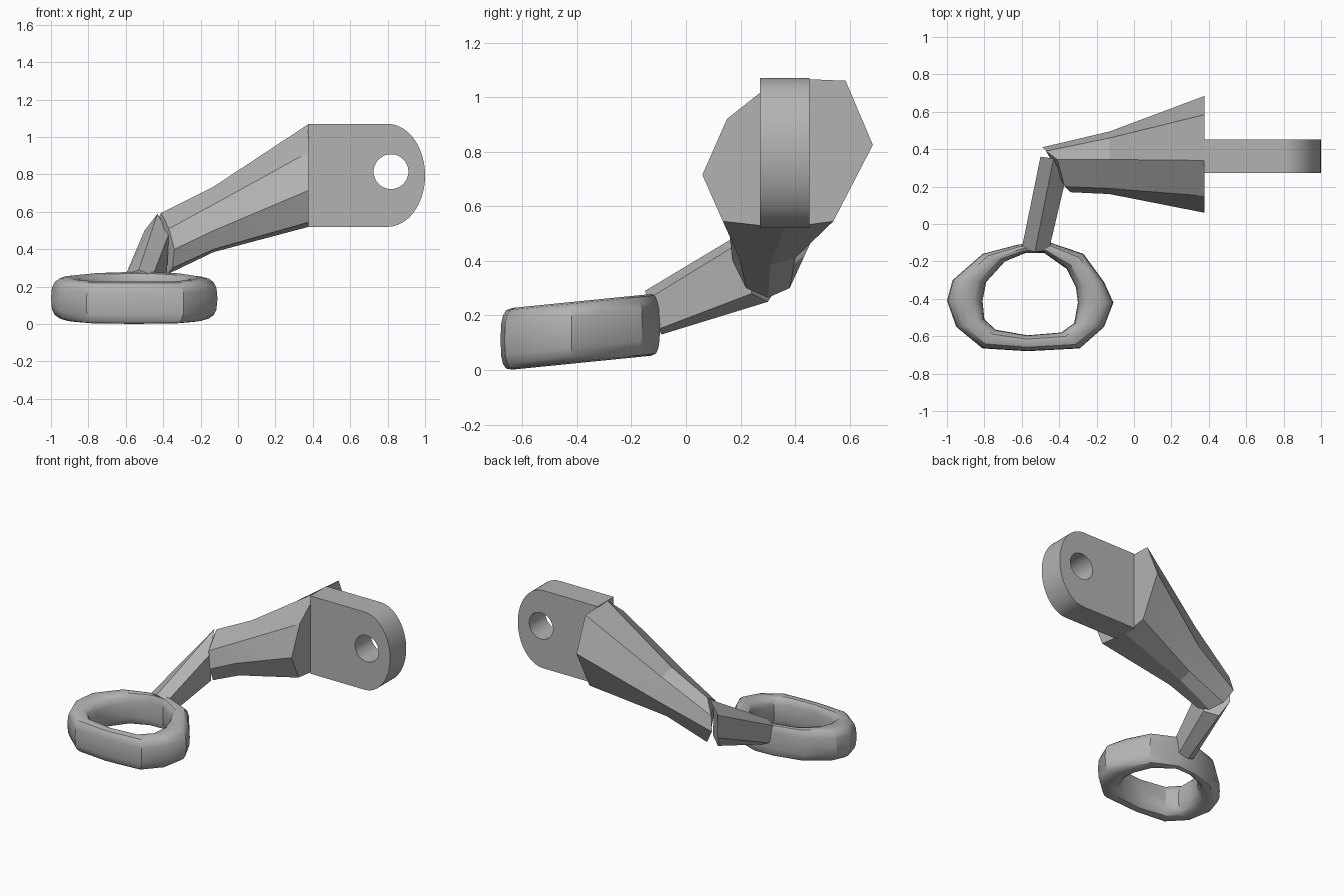
import bpy, bmesh, math

if "Cube" in bpy.data.objects:
    bpy.data.objects.remove(bpy.data.objects["Cube"])

grey = bpy.data.materials.new("plain_grey")
grey.diffuse_color = (0.45, 0.45, 0.45, 1)
grey.use_nodes = True
grey.node_tree.nodes["Principled BSDF"].inputs["Base Color"].default_value = grey.diffuse_color


def finish(obj, angle):
    obj.data.materials.append(grey)
    bpy.ops.object.select_all(action='DESELECT')
    obj.select_set(True)
    bpy.context.view_layer.objects.active = obj
    bpy.ops.object.shade_smooth_by_angle(angle=math.radians(angle))


def loft(name, rings, closed=False, angle=15):
    """Skin a list of point rings; closed joins last ring to first, else caps."""
    bm = bmesh.new()
    loops = [[bm.verts.new(p) for p in r] for r in rings]
    n = len(loops[0])
    pairs = list(zip(loops, loops[1:]))
    if closed:
        pairs.append((loops[-1], loops[0]))
    else:
        bm.faces.new(loops[0])
        bm.faces.new(loops[-1])
    for a, b in pairs:
        for i in range(n):
            j = (i + 1) % n
            bm.faces.new((a[i], a[j], b[j], b[i]))
    bmesh.ops.recalc_face_normals(bm, faces=bm.faces)
    me = bpy.data.meshes.new(name)
    bm.to_mesh(me)
    bm.free()
    obj = bpy.data.objects.new(name, me)
    bpy.context.collection.objects.link(obj)
    finish(obj, angle)
    return obj


# Mounting lug: rounded plate with a pin hole, drawn as a filled profile
def arc(cx, cz, rx, rz, start, end, n):
    return [(cx + rx * math.cos(math.radians(start + (end - start) * i / n)),
             cz + rz * math.sin(math.radians(start + (end - start) * i / n)))
            for i in range(n + 1)]


outline = [(0.375, 1.07), (0.375, 0.52)] + arc(0.80, 0.795, 0.20, 0.275, -90, 90, 32)
hole = arc(0.818, 0.815, 0.093, 0.093, 0, 360, 40)[:-1]
curve = bpy.data.curves.new("mounting_lug", 'CURVE')
curve.dimensions = '2D'
curve.fill_mode = 'BOTH'
curve.extrude = 0.09
for pts in (outline, hole):
    sp = curve.splines.new('POLY')
    sp.points.add(len(pts) - 1)
    for p, (x, z) in zip(sp.points, pts):
        p.co = (x, z, 0, 1)
    sp.use_cyclic_u = True
lug = bpy.data.objects.new("mounting_lug", curve)
bpy.context.collection.objects.link(lug)
lug.rotation_euler = (math.pi / 2, 0, 0)
lug.location = (0, 0.362, 0)
bpy.context.view_layer.objects.active = lug
lug.select_set(True)
bpy.ops.object.convert(target='MESH')
lug = bpy.context.view_layer.objects.active
finish(lug, 30)

# Upper arm: faceted taper from the wide plate end down to the elbow
wide = [(0.06, 0.715), (0.15, 0.92), (0.34, 1.07), (0.585, 1.06),
        (0.685, 0.825), (0.54, 0.545), (0.36, 0.52), (0.135, 0.545)]
middle = [(0.16, 0.50), (0.19, 0.64), (0.345, 0.735), (0.46, 0.71),
          (0.495, 0.55), (0.40, 0.41), (0.31, 0.385), (0.20, 0.40)]
elbow = [(-0.34, 0.17, 0.40), (-0.37, 0.20, 0.51), (-0.41, 0.345, 0.595),
         (-0.47, 0.39, 0.50), (-0.49, 0.41, 0.40), (-0.43, 0.38, 0.30),
         (-0.38, 0.30, 0.265), (-0.35, 0.22, 0.30)]
loft("upper_arm", [[(0.378, y, z) for y, z in wide],
                   [(-0.13, y, z) for y, z in middle], elbow])

# Forearm: six-sided strut from the elbow to the ring
loft("forearm", [
    [(-0.43, 0.35, 0.59), (-0.50, 0.36, 0.50), (-0.50, 0.36, 0.34),
     (-0.46, 0.30, 0.25), (-0.38, 0.24, 0.28), (-0.37, 0.22, 0.48)],
    [(-0.53, -0.15, 0.29), (-0.60, -0.13, 0.265), (-0.58, -0.10, 0.15),
     (-0.53, -0.09, 0.13), (-0.46, -0.10, 0.15), (-0.455, -0.14, 0.26)]])

# Ring: uneven loop given by outer and inner point pairs, slightly tilted
pairs = [(-1.0, -0.41, -0.81, -0.41), (-0.97, -0.30, -0.79, -0.31),
         (-0.81, -0.16, -0.69, -0.20), (-0.62, -0.11, -0.58, -0.155),
         (-0.46, -0.095, -0.48, -0.155), (-0.27, -0.16, -0.36, -0.24),
         (-0.16, -0.31, -0.31, -0.34), (-0.11, -0.42, -0.30, -0.42),
         (-0.16, -0.55, -0.32, -0.53), (-0.29, -0.665, -0.39, -0.58),
         (-0.57, -0.68, -0.57, -0.595), (-0.81, -0.665, -0.74, -0.565),
         (-0.95, -0.55, -0.80, -0.51)]


def soft(v):
    return math.copysign(abs(v) ** 0.7, v) if abs(v) > 1e-6 else 0.0


rings = []
for ox, oy, ix, iy in pairs:
    sect = []
    for k in range(16):
        a = 2 * math.pi * k / 16
        t = 0.5 + 0.5 * soft(math.cos(a))
        x, y = ix + (ox - ix) * t, iy + (oy - iy) * t
        sect.append((x, y, 0.116 + 0.1 * (y + 0.62) + 0.113 * soft(math.sin(a))))
    rings.append(sect)
loft("ring", rings, closed=True, angle=32)
